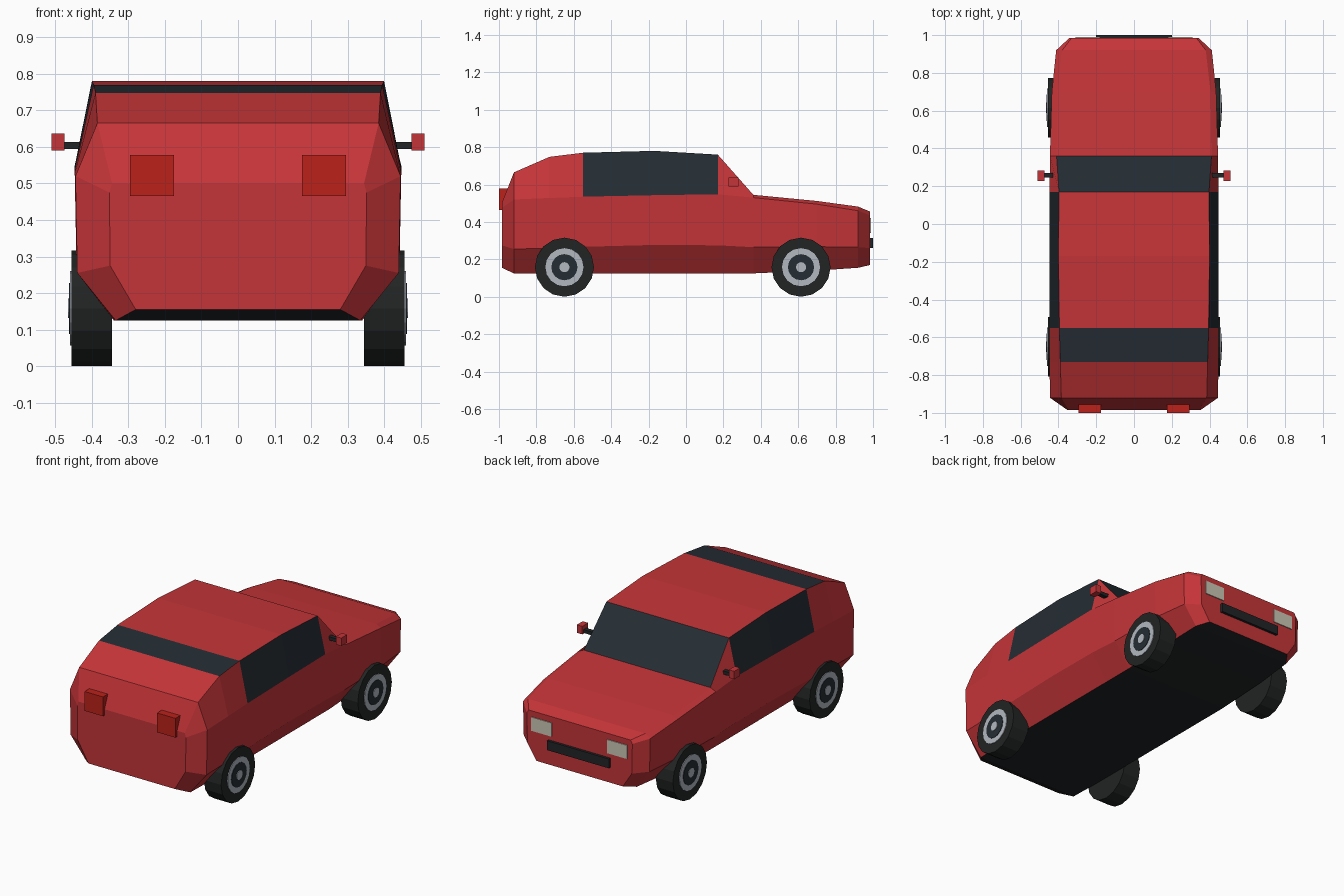
import bpy, bmesh
from math import pi
from mathutils import Matrix

if "Cube" in bpy.data.objects:
    bpy.data.objects.remove(bpy.data.objects["Cube"])


def material(name, r, g, b):
    m = bpy.data.materials.new(name)
    m.diffuse_color = (r, g, b, 1)
    m.use_nodes = True
    m.node_tree.nodes["Principled BSDF"].inputs["Base Color"].default_value = m.diffuse_color
    return m


RED = material("red paint", 0.56, 0.035, 0.04)
GLASS = material("dark glass", 0.018, 0.026, 0.034)
BLACK = material("black trim", 0.015, 0.017, 0.019)
RUBBER = material("rubber", 0.016, 0.018, 0.018)
SILVER = material("silver", 0.45, 0.48, 0.53)
TAIL = material("tail red", 0.5, 0.015, 0.01)
CREAM = material("lamp cream", 0.6, 0.57, 0.46)


def finish(bm, name, *mats):
    bmesh.ops.recalc_face_normals(bm, faces=bm.faces)
    me = bpy.data.meshes.new(name)
    bm.to_mesh(me)
    bm.free()
    for m in mats:
        me.materials.append(m)
    ob = bpy.data.objects.new(name, me)
    bpy.context.collection.objects.link(ob)
    return ob


def box(name, lo, hi, mat):
    bm = bmesh.new()
    bmesh.ops.create_cube(bm, size=1)
    for v in bm.verts:
        v.co = [(a + b) / 2 + c * (b - a) for a, b, c in zip(lo, hi, v.co)]
    return finish(bm, name, mat)


def pair(name, lo, hi, mat):
    box(name + "_right", lo, hi, mat)
    box(name + "_left", (-hi[0], *lo[1:]), (-lo[0], *hi[1:]), mat)


# Body cross-sections: y, then (half width, z) of floor, sill, belt and top
sections = [
    (-0.985, (0.28, 0.155), (0.35, 0.275), (0.352, 0.475), (0.345, 0.50)),
    (-0.92, (0.335, 0.125), (0.44, 0.255), (0.445, 0.52), (0.385, 0.665)),
    (-0.73, (0.34, 0.125), (0.44, 0.26), (0.447, 0.528), (0.39, 0.748)),
    (-0.55, (0.34, 0.125), (0.442, 0.267), (0.447, 0.535), (0.395, 0.77)),
    (-0.17, (0.34, 0.125), (0.442, 0.277), (0.447, 0.543), (0.40, 0.78)),
    (0.17, (0.34, 0.125), (0.442, 0.275), (0.447, 0.548), (0.397, 0.76)),
    (0.36, (0.34, 0.125), (0.44, 0.265), (0.445, 0.53), (0.41, 0.545)),
    (0.70, (0.335, 0.14), (0.432, 0.268), (0.435, 0.495), (0.405, 0.512)),
    (0.92, (0.325, 0.155), (0.408, 0.265), (0.412, 0.46), (0.38, 0.482)),
    (0.985, (0.28, 0.17), (0.338, 0.26), (0.342, 0.435), (0.33, 0.455)),
]
bm = bmesh.new()
rings = []
for y, *pts in sections:
    loop = [(x, z) for x, z in pts] + [(-x, z) for x, z in reversed(pts)]
    rings.append([bm.verts.new((x, y, z)) for x, z in loop])
for i, (a, b) in enumerate(zip(rings, rings[1:])):
    for j in range(8):
        k = (j + 1) % 8
        f = bm.faces.new((a[j], a[k], b[k], b[j]))
        side_window = j in (2, 4) and i in (3, 4)
        screen = j == 3 and i in (2, 5)
        f.material_index = 1 if side_window or screen else 2 if j == 7 else 0
bm.faces.new(rings[0])
bm.faces.new(rings[-1])
finish(bm, "car_body", RED, GLASS, BLACK)

# Lamps and grille
pair("tail_light", (0.175, -1.0, 0.465), (0.295, -0.955, 0.578), TAIL)
pair("headlight", (0.18, 0.95, 0.34), (0.31, 0.99, 0.42), CREAM)
box("grille", (-0.2, 0.95, 0.26), (0.2, 1.0, 0.315), BLACK)

# Door mirrors
pair("mirror_arm", (0.40, 0.245, 0.594), (0.478, 0.27, 0.614), BLACK)
pair("mirror", (0.475, 0.228, 0.59), (0.51, 0.282, 0.637), RED)


def disc(name, y, r, x0, x1, mat):
    bm = bmesh.new()
    turn = Matrix.Translation(((x0 + x1) / 2, y, 0.158)) @ Matrix.Rotation(pi / 2, 4, 'Y')
    bmesh.ops.create_cone(bm, cap_ends=True, segments=16, radius1=r, radius2=r,
                          depth=abs(x1 - x0), matrix=turn)
    finish(bm, name, mat)


# Wheels: tyre with stacked rim rings
for end, y in (("rear", -0.65), ("front", 0.615)):
    for side, s in (("right", 1), ("left", -1)):
        tag = f"_{end}_{side}"
        disc("tyre" + tag, y, 0.158, s * 0.345, s * 0.456, RUBBER)
        disc("rim" + tag, y, 0.102, s * 0.44, s * 0.460, SILVER)
        disc("wheel_dish" + tag, y, 0.07, s * 0.44, s * 0.463, GLASS)
        disc("hub" + tag, y, 0.027, s * 0.44, s * 0.466, SILVER)
